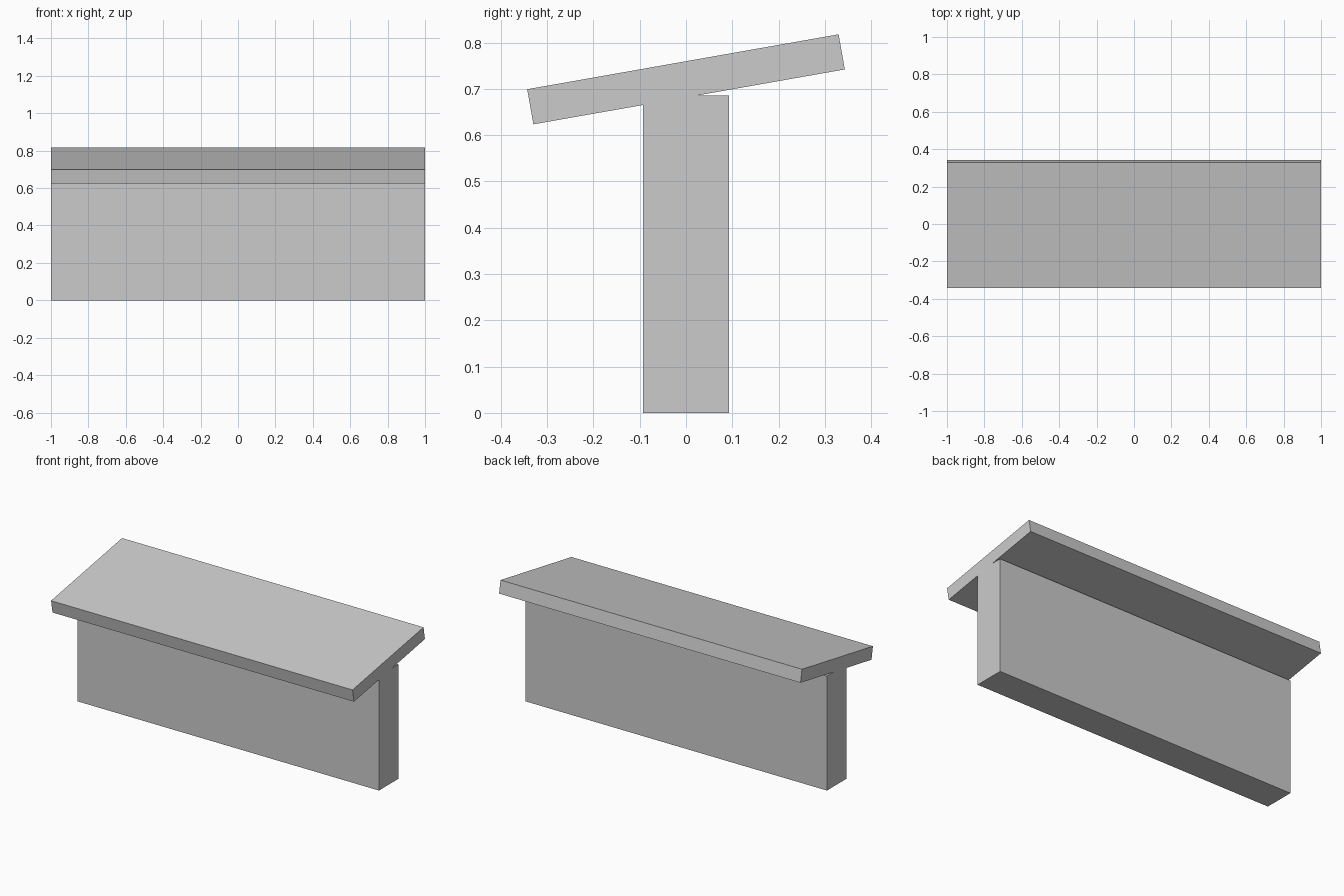
import bpy, bmesh
from math import radians, tan
from mathutils import Matrix, Vector

if "Cube" in bpy.data.objects:
    bpy.data.objects.remove(bpy.data.objects["Cube"])

LENGTH = 2.0
HALF_WALL, WALL_TOP = 0.0925, 0.686
SLAB_W, SLAB_T, SLAB_Z = 0.683, 0.077, 0.7205
TILT = radians(10)

# tilted slab corners in the y-z plane
rot = Matrix.Rotation(TILT, 2)
def corner(sy, sz):
    return rot @ Vector((sy * SLAB_W / 2, sz * SLAB_T / 2)) + Vector((0, SLAB_Z))

# points where the upright meets the slab's underside
low = corner(-1, -1)
left_z = low.y + (-HALF_WALL - low.x) * tan(TILT)
notch_y = low.x + (WALL_TOP - low.y) / tan(TILT)

# one merged cross-section: upright, wedge notch and slab
profile = [
    (-HALF_WALL, 0), (HALF_WALL, 0), (HALF_WALL, WALL_TOP), (notch_y, WALL_TOP),
    corner(1, -1), corner(1, 1), corner(-1, 1), low, (-HALF_WALL, left_z),
]

# sweep the section along x
bm = bmesh.new()
face = bm.faces.new([bm.verts.new((-LENGTH / 2, y, z)) for y, z in profile])
ext = bmesh.ops.extrude_face_region(bm, geom=[face], use_keep_orig=True)
verts = [g for g in ext["geom"] if isinstance(g, bmesh.types.BMVert)]
bmesh.ops.translate(bm, vec=(LENGTH, 0, 0), verts=verts)
bmesh.ops.recalc_face_normals(bm, faces=bm.faces)
mesh = bpy.data.meshes.new("wall_with_sloped_cap")
bm.to_mesh(mesh)
bm.free()
bpy.context.collection.objects.link(bpy.data.objects.new("wall_with_sloped_cap", mesh))
